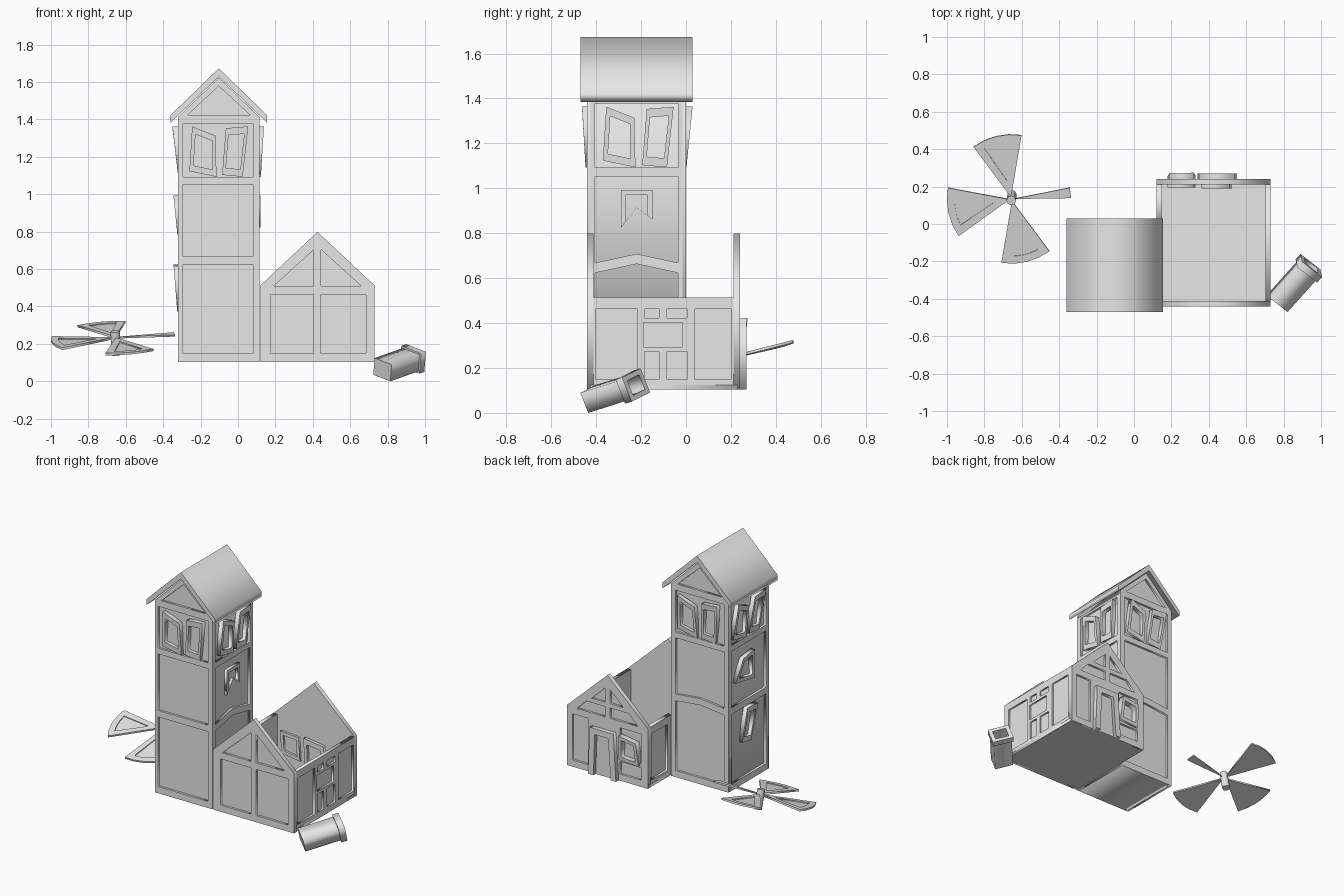
import bpy, bmesh, math
from mathutils import Matrix, Vector

if "Cube" in bpy.data.objects:
    bpy.data.objects.remove(bpy.data.objects["Cube"])

grey = bpy.data.materials.new("plain_grey")
grey.use_nodes = True
grey.diffuse_color = (.8, .8, .8, 1)
grey.node_tree.nodes["Principled BSDF"].inputs["Base Color"].default_value = (.8, .8, .8, 1)


def add_object(name, mesh):
    mesh.name = name
    mesh.materials.clear()
    mesh.materials.append(grey)
    obj = bpy.data.objects.new(name, mesh)
    bpy.context.collection.objects.link(obj)
    return obj


def frame(origin, u, v, n):
    """Matrix with the given axes as columns."""
    m = Matrix((u, v, n)).transposed().to_4x4()
    m.translation = origin
    return m


def plate(name, matrix, outline, holes=(), depth=.015, start=0.0):
    """Flat outline with holes, extruded along the matrix's third axis."""
    curve = bpy.data.curves.new(name, "CURVE")
    curve.dimensions, curve.fill_mode = "2D", "BOTH"
    curve.extrude = depth / 2
    for loop in (outline, *holes):
        spline = curve.splines.new("POLY")
        spline.points.add(len(loop) - 1)
        for point, (a, b) in zip(spline.points, loop):
            point.co = (a, b, 0, 1)
        spline.use_cyclic_u = True
    helper = bpy.data.objects.new(name + "_helper", curve)
    bpy.context.collection.objects.link(helper)
    graph = bpy.context.evaluated_depsgraph_get()
    mesh = bpy.data.meshes.new_from_object(helper.evaluated_get(graph))
    bpy.data.objects.remove(helper)
    bm = bmesh.new()
    bm.from_mesh(mesh)
    bmesh.ops.remove_doubles(bm, verts=bm.verts, dist=1e-5)
    bmesh.ops.transform(bm, verts=bm.verts,
                        matrix=matrix @ Matrix.Translation((0, 0, start + depth / 2)))
    bmesh.ops.recalc_face_normals(bm, faces=bm.faces)
    bm.to_mesh(mesh)
    bm.free()
    return add_object(name, mesh)


def rect(a, b, low, high):
    return [(a, low), (b, low), (b, high), (a, high)]


def shrink(loop, factor):
    ca = sum(p[0] for p in loop) / len(loop)
    cb = sum(p[1] for p in loop) / len(loop)
    return [(ca + (a - ca) * factor, cb + (b - cb) * factor) for a, b in loop]


UP = Vector((0, 0, 1))


def wall(direction, distance):
    """Wall plane facing a direction; local axes run sideways and up."""
    n = Vector(direction)
    return frame(n * distance, UP.cross(n), UP, n)


def window(name, plane, quad, lean=0.0, depth=.03):
    """Crooked frame that leans away from its wall."""
    mid = sum(p[1] for p in quad) / len(quad)
    n = plane.col[2].to_3d()
    leaning = frame(plane.translation - n * lean * mid, plane.col[0].to_3d(), UP + n * lean, n)
    plate(name, leaning, quad, [shrink(quad, .7)], depth)


FRONT, BACK, RIGHT, LEFT = (0, -1, 0), (0, 1, 0), (1, 0, 0), (-1, 0, 0)

# Tower body and roof
tower_front, tower_back = wall(FRONT, .425), wall(BACK, -.015)
tower_east, tower_west = wall(RIGHT, .1), wall(LEFT, .305)
plate("tower_body", tower_front,
      [(-.305, .11), (.1, .11), (.1, 1.4), (-.1025, 1.62), (-.305, 1.4)], depth=.41, start=-.41)
plate("tower_roof", tower_front,
      [(-.36, 1.43), (-.1025, 1.68), (.155, 1.43), (.155, 1.39), (-.1025, 1.635), (-.36, 1.39)],
      depth=.5, start=-.455)


# Timber frames of the tower
def tower_panels(a, b, bend=0.0):
    mid = (a + b) / 2
    return [[(a, .155), (b, .155), (b, .63), (mid, .63 + bend), (a, .63)],
            [(a, .675), (mid, .675 + bend), (b, .675), (b, 1.06), (a, 1.06)],
            rect(a, b, 1.1, 1.385)]


def gable(a, b, low, eave, peak):
    return [(a, low), (b, low), (b, eave), ((a + b) / 2, peak), (a, eave)]


plate("tower_front_timber", tower_front, gable(-.32, .115, .11, 1.42, 1.63),
      tower_panels(-.295, .08) + [[(-.27, 1.43), (.065, 1.43), (-.1025, 1.585)]])
plate("tower_back_timber", tower_back, gable(-.115, .32, .11, 1.42, 1.63),
      tower_panels(-.08, .285, .02) + [[(-.065, 1.43), (.27, 1.43), (.1025, 1.585)]])
plate("tower_east_timber", tower_east, rect(-.425, -.015, .11, 1.4),
      tower_panels(-.405, -.035, .04))
plate("tower_west_timber", tower_west, rect(.015, .425, .11, 1.4), tower_panels(.035, .405))

# Crooked tower windows, in pairs below the roof
left_quad = [(-.16, 1.13), (-.015, 1.1), (-.02, 1.32), (-.145, 1.37)]
right_quad = [(.015, 1.11), (.125, 1.1), (.155, 1.37), (.035, 1.36)]
for side, plane, middle, lean in (("front", tower_front, -.1, .06), ("back", tower_back, .1, .1),
                                  ("east", tower_east, -.21, .06), ("west", tower_west, .21, .12)):
    for half, quad in (("left", left_quad), ("right", right_quad)):
        window(f"tower_{side}_window_{half}", plane, [(a + middle, b) for a, b in quad], lean)
window("tower_east_middle_window", tower_east,
       [(-.29, .83), (-.22, .92), (-.15, .87), (-.15, 1), (-.29, 1)], 0, .02)
window("tower_west_middle_window", tower_west,
       [(.07, .83), (.28, .79), (.25, 1), (.13, .98)], .1)
window("tower_west_lower_window", tower_west,
       [(.14, .4), (.24, .38), (.29, .62), (.17, .63)], .08)

# House floor and thin walls, open at the top
house_front, house_back = wall(FRONT, .425), wall(BACK, .225)
house_east, house_west = wall(RIGHT, .718), wall(LEFT, -.135)
plate("house_floor", frame((0, 0, 0), RIGHT, BACK, UP), rect(.12, .73, -.425, .23),
      depth=.02, start=.11)
front_shape = gable(.12, .73, .11, .52, .805)
back_shape = [(-a, b) for a, b in front_shape]
for name, plane, shape in (("front", house_front, front_shape), ("back", house_back, back_shape),
                           ("east", house_east, rect(-.425, .225, .11, .52)),
                           ("west", house_west, rect(-.225, .02, .11, .52))):
    plate(f"house_{name}_wall", plane, shape, depth=.014, start=-.014)

# Timber frames of the house
plate("house_front_timber", house_front, front_shape,
      [rect(.175, .405, .155, .47), rect(.445, .685, .155, .47),
       [(.19, .515), (.405, .515), (.405, .71)], [(.445, .515), (.66, .515), (.445, .71)]])
attic = []
for s in (-1, 1):
    attic.append([(-.425 + s * a, b) for a, b in ((.02, .515), (.23, .515), (.16, .585), (.02, .585))])
    attic.append([(-.425 + s * a, b) for a, b in ((.02, .615), (.12, .615), (.02, .71))])
plate("house_back_timber", house_back, back_shape,
      attic + [rect(-.69, -.57, .155, .47), rect(-.33, -.17, .155, .24), rect(-.33, -.17, .27, .47)])
east_panels = [rect(-.4, -.215, .155, .47), rect(.04, .2, .155, .47), rect(-.19, -.015, .3, .41)]
for a, b in ((-.185, -.12), (-.085, .005)):
    east_panels += [rect(a, b, .155, .28), rect(a, b, .43, .47)]
plate("house_east_timber", house_east, rect(-.425, .225, .11, .52), east_panels, .012)
plate("house_west_timber", house_west, rect(-.225, .015, .11, .52), [rect(-.2, -.03, .155, .47)])

# Door and back window with frames on both sides of the wall
door = [(-.55, .11), (-.51, .11), (-.5, .39), (-.4, .39), (-.38, .11), (-.34, .11),
        (-.36, .43), (-.54, .43)]
plate("door_frame", house_back, door, depth=.045)
plate("door_leaf", house_back, rect(-.51, -.38, .11, .39), depth=.02)
window("house_back_window", house_back, [(-.33, .26), (-.18, .25), (-.19, .41), (-.32, .43)], .1, .04)
house_inside = wall(FRONT, -.211)
window("inner_door_frame", house_inside, [(.37, .18), (.52, .16), (.51, .4), (.36, .42)], 0, .02)
window("inner_window_frame", house_inside, [(.19, .27), (.33, .25), (.32, .41), (.18, .42)], 0, .015)

# Fallen sails lying on a tilted plane
sail_normal = Vector((-.03, -.25, 1)).normalized()
sail_plane = frame((-.655, .135, .235), (1, 0, .03), (0, 1, .25), sail_normal)


def sector(first, last, inner, outer, steps=4):
    angles = [math.radians(first + (last - first) * i / steps) for i in range(steps + 1)]
    middle = math.radians((first + last) / 2)
    return [(inner * math.cos(middle), inner * math.sin(middle))] + [
        (outer * math.cos(t), outer * math.sin(t)) for t in angles]


for i, start in enumerate((81, 170, 261)):
    plate(f"sail_{i}", sail_plane, sector(start, start + 45, .01, .345),
          [sector(start + 8, start + 37, .1, .305)], .012, -.003)
    plate(f"sail_cloth_{i}", sail_plane, sector(start + 4, start + 41, .05, .32), depth=.006, start=-.003)
plate("broken_sail", sail_plane, sector(1, 11, .01, .318, 1), depth=.01)
plate("sail_hub", sail_plane, sector(0, 315, .025, .025, 7)[1:], depth=.13, start=-.09)

# Fallen chimney, lying on its edge
axis = Vector((.65, .725, .23)).normalized()
side = Vector((.758, -.583, -.293))
side = (side - axis * side.dot(axis)).normalized()
chimney = frame((.86, -.32, .1), side, axis.cross(side), axis)
plate("chimney_base", chimney, rect(-.06, .06, -.048, .048), depth=.16, start=-.135)
plate("chimney_flue", chimney, rect(-.06, .06, -.048, .048),
      [rect(-.045, .045, -.035, .035)], .08, .02)
plate("chimney_rim", chimney, rect(-.07, .07, -.058, .058),
      [rect(-.045, .045, -.035, .035)], .04, .095)

# Set the lowest point on the ground
parts = [o for o in bpy.context.collection.objects if o.type == "MESH" and grey.name in o.data.materials]
lowest = min(v.co.z for o in parts for v in o.data.vertices)
for o in parts:
    o.data.transform(Matrix.Translation((0, 0, -lowest)))
